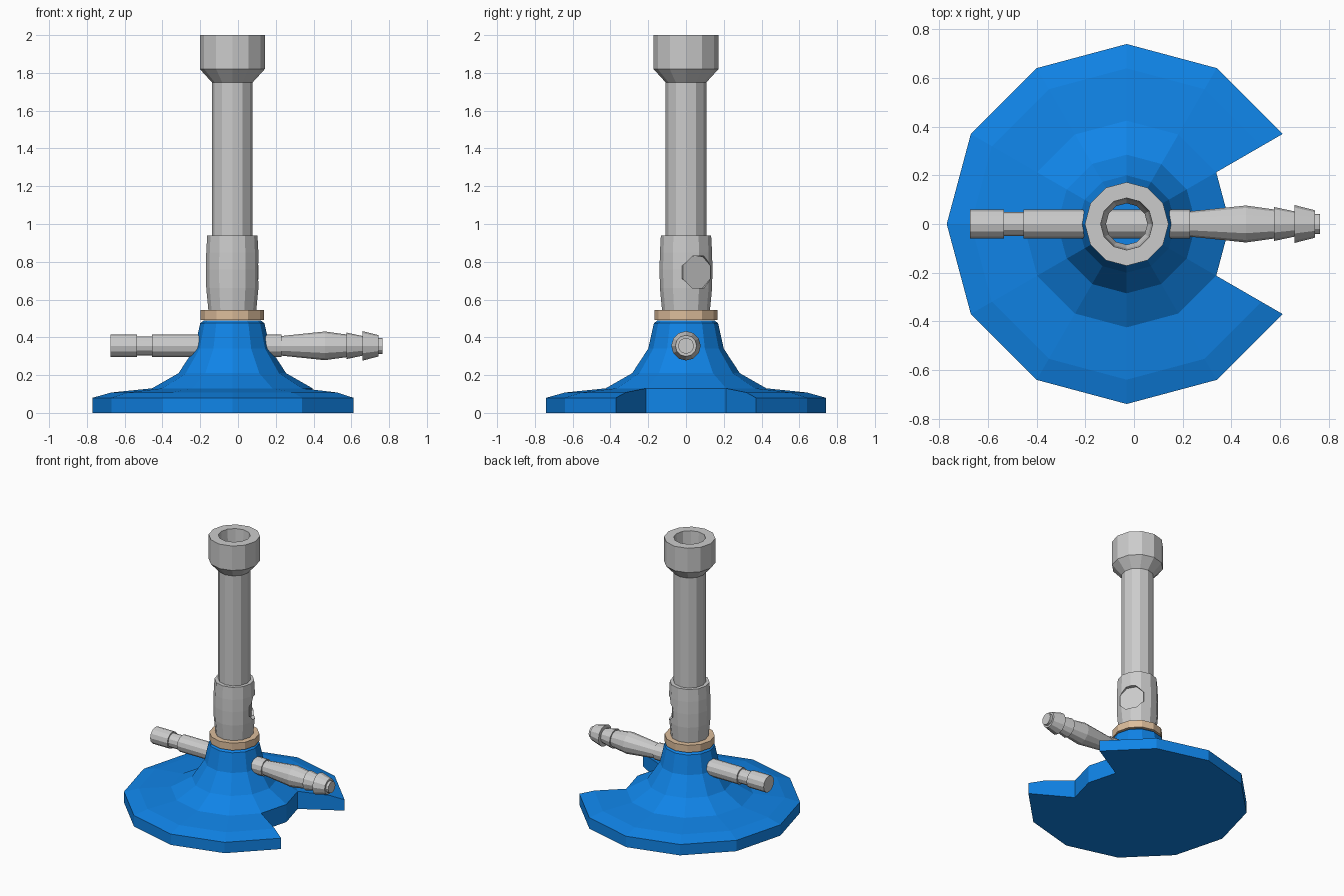
import bpy, bmesh
from math import cos, sin, pi, radians
from mathutils import Matrix

if "Cube" in bpy.data.objects:
    bpy.data.objects.remove(bpy.data.objects["Cube"])

N = 12
AXIS = Matrix.Translation((-0.03, 0, 0))


def material(name, color):
    m = bpy.data.materials.new(name)
    m.diffuse_color = color
    m.use_nodes = True
    m.node_tree.nodes["Principled BSDF"].inputs["Base Color"].default_value = m.diffuse_color
    return m


def finish(name, bm, matrix, mat=None):
    bmesh.ops.recalc_face_normals(bm, faces=bm.faces[:])
    bm.transform(matrix)
    me = bpy.data.meshes.new(name)
    bm.to_mesh(me)
    bm.free()
    if mat:
        me.materials.append(mat)
    ob = bpy.data.objects.new(name, me)
    bpy.context.collection.objects.link(ob)
    return ob


def ring(bm, r, z, n=N, start=0.0):
    return [bm.verts.new((r * cos(start + 2 * pi * i / n),
                          r * sin(start + 2 * pi * i / n), z)) for i in range(n)]


def lathe(name, profile, matrix=AXIS, mat=None, closed=False, n=N, start=0.0):
    """Revolve (radius, height) points; closed joins last ring to first, else ends are capped."""
    bm = bmesh.new()
    rings = [ring(bm, r, z, n, start) for r, z in profile]
    pairs = list(zip(rings, rings[1:])) + ([(rings[-1], rings[0])] if closed else [])
    for a, b in pairs:
        for i in range(n):
            j = (i + 1) % n
            bm.faces.new((a[i], a[j], b[j], b[i]))
    if not closed:
        bm.faces.new(rings[0])
        bm.faces.new(rings[-1])
    return finish(name, bm, matrix, mat)


blue = material("blue_enamel", (0.005, 0.23, 0.8, 1))
tan = material("tan_brass", (0.72, 0.51, 0.33, 1))

# Flared foot with a two-segment notch on the right side
bm = bmesh.new()
foot = [(0.74, 0), (0.74, 0.08), (0.64, 0.108), (0.425, 0.13), (0.285, 0.21),
        (0.2, 0.34), (0.17, 0.475), (0.15, 0.49), (0.1, 0.49), (0.1, 0.22)]
rings = [ring(bm, r, z) for r, z in foot]
for k in range(len(rings) - 1):
    for i in range(N):
        if k < 3 and i in (0, N - 1):
            continue
        j = (i + 1) % N
        bm.faces.new((rings[k][i], rings[k][j], rings[k + 1][j], rings[k + 1][i]))
bm.faces.new(rings[-1])
notch = {}
for i in (N - 1, 0, 1):
    v = rings[3][i]
    notch[i] = bm.verts.new((v.co.x, v.co.y, 0))
for i in (1, N - 1):
    bm.faces.new([rings[k][i] for k in range(4)] + [notch[i]])
    bm.faces.new((notch[i], notch[0], rings[3][0], rings[3][i]))
bm.faces.new(rings[0][1:] + [notch[N - 1], notch[0], notch[1]])
bmesh.ops.delete(bm, geom=[v for v in bm.verts if not v.link_faces], context='VERTS')
finish("foot", bm, AXIS, blue)

# Collar ring
lathe("collar", [(0.168, 0.492), (0.168, 0.545), (0.09, 0.545), (0.09, 0.492)],
      mat=tan, closed=True)

# Hollow barrel with widened head
lathe("barrel", [(0.108, 0.54), (0.108, 1.75), (0.172, 1.82), (0.172, 2.0), (0.107, 2.0),
                 (0.1, 1.85), (0.085, 1.8), (0.085, 0.54)], closed=True)

# Air sleeve with its port
sleeve = lathe("air_sleeve", [(0.127, 0.545), (0.138, 0.66), (0.14, 0.76), (0.138, 0.85),
                              (0.133, 0.94), (0.106, 0.94), (0.106, 0.545)], closed=True)
port = (Matrix.Translation((-0.03, 0, 0.745)) @ Matrix.Rotation(radians(30), 4, 'Z')
        @ Matrix.Rotation(pi / 2, 4, 'Y'))
cutter = lathe("port_cutter", [(0.092, 0.02), (0.092, 0.3)], port, n=8, start=pi / 8)
cutter.hide_render = True
mod = sleeve.modifiers.new("port", 'BOOLEAN')
mod.object = cutter
mod.operation = 'DIFFERENCE'
mod.solver = 'EXACT'
bpy.context.view_layer.objects.active = sleeve
bpy.ops.object.modifier_apply(modifier="port")
bpy.data.objects.remove(cutter)
lathe("air_port", [(0.091, 0.095), (0.091, 0.112)], port, n=8, start=pi / 8)

# Gas pipe running through the foot: valve knob on the left, barbed nozzle on the right
lathe("gas_pipe", [(0.06, -0.675), (0.06, -0.535), (0.05, -0.535), (0.05, -0.455),
                   (0.06, -0.455), (0.06, 0.23), (0.052, 0.23), (0.076, 0.46),
                   (0.06, 0.575), (0.07, 0.575), (0.052, 0.66), (0.078, 0.66),
                   (0.056, 0.745), (0.042, 0.745), (0.042, 0.765)],
      Matrix.Translation((0, 0, 0.355)) @ Matrix.Rotation(pi / 2, 4, 'Y'))
